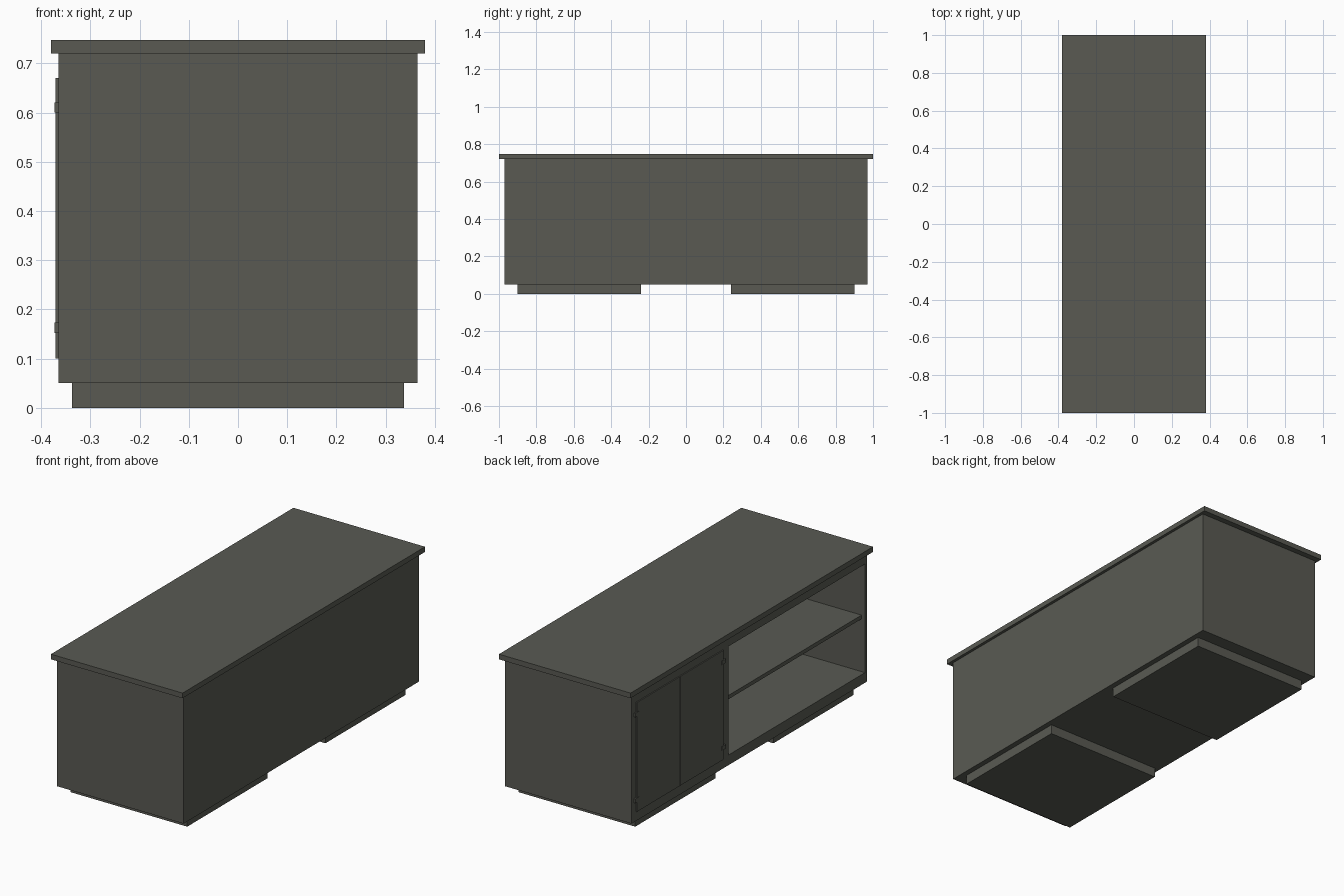
import bpy, bmesh
from mathutils import Matrix, Vector

if "Cube" in bpy.data.objects:
    bpy.data.objects.remove(bpy.data.objects["Cube"])

mat = bpy.data.materials.new("dark olive grey")
mat.diffuse_color = (0.100, 0.102, 0.086, 1.0)
mat.use_nodes = True
mat.node_tree.nodes["Principled BSDF"].inputs["Base Color"].default_value = mat.diffuse_color


def box(name, x, y, z):
    """Axis-aligned box from (min, max) pairs."""
    lo, hi = Vector((x[0], y[0], z[0])), Vector((x[1], y[1], z[1]))
    bm = bmesh.new()
    bmesh.ops.create_cube(bm, size=1.0,
                          matrix=Matrix.Translation((lo + hi) / 2) @ Matrix.Diagonal((*(hi - lo), 1)))
    mesh = bpy.data.meshes.new(name)
    bm.to_mesh(mesh)
    bm.free()
    mesh.materials.append(mat)
    obj = bpy.data.objects.new(name, mesh)
    bpy.context.collection.objects.link(obj)
    return obj


# Cabinet body with the open bay cut out of the -x face
body = box("cabinet_body", (-0.365, 0.365), (-0.97, 0.97), (0.05, 0.72))
cutter = box("bay_cutter", (-0.45, 0.35), (-0.955, 0.17), (0.103, 0.67))
cutter.hide_render = True
cutter.display_type = 'WIRE'
cut = body.modifiers.new("open_bay", 'BOOLEAN')
cut.operation = 'DIFFERENCE'
cut.solver = 'EXACT'
cut.object = cutter

# Overhanging top and recessed shelf
box("countertop", (-0.38, 0.38), (-1.0, 1.0), (0.72, 0.747))
box("shelf", (-0.345, 0.35), (-0.955, 0.17), (0.378, 0.398))

# Two plinth blocks under the ends
for side, y in (("left", (0.24, 0.90)), ("right", (-0.90, -0.24))):
    box(f"plinth_{side}", (-0.337, 0.337), y, (0.0, 0.05))

# Pair of doors with two hinges on each outer edge
for side, y, edge in (("left", (0.579, 0.935), 0.935), ("right", (0.22, 0.576), 0.22)):
    box(f"door_{side}", (-0.371, -0.365), y, (0.10, 0.67))
    for level, z in (("lower", (0.152, 0.173)), ("upper", (0.60, 0.62))):
        box(f"hinge_{side}_{level}", (-0.373, -0.365), (edge - 0.016, edge + 0.016), z)
